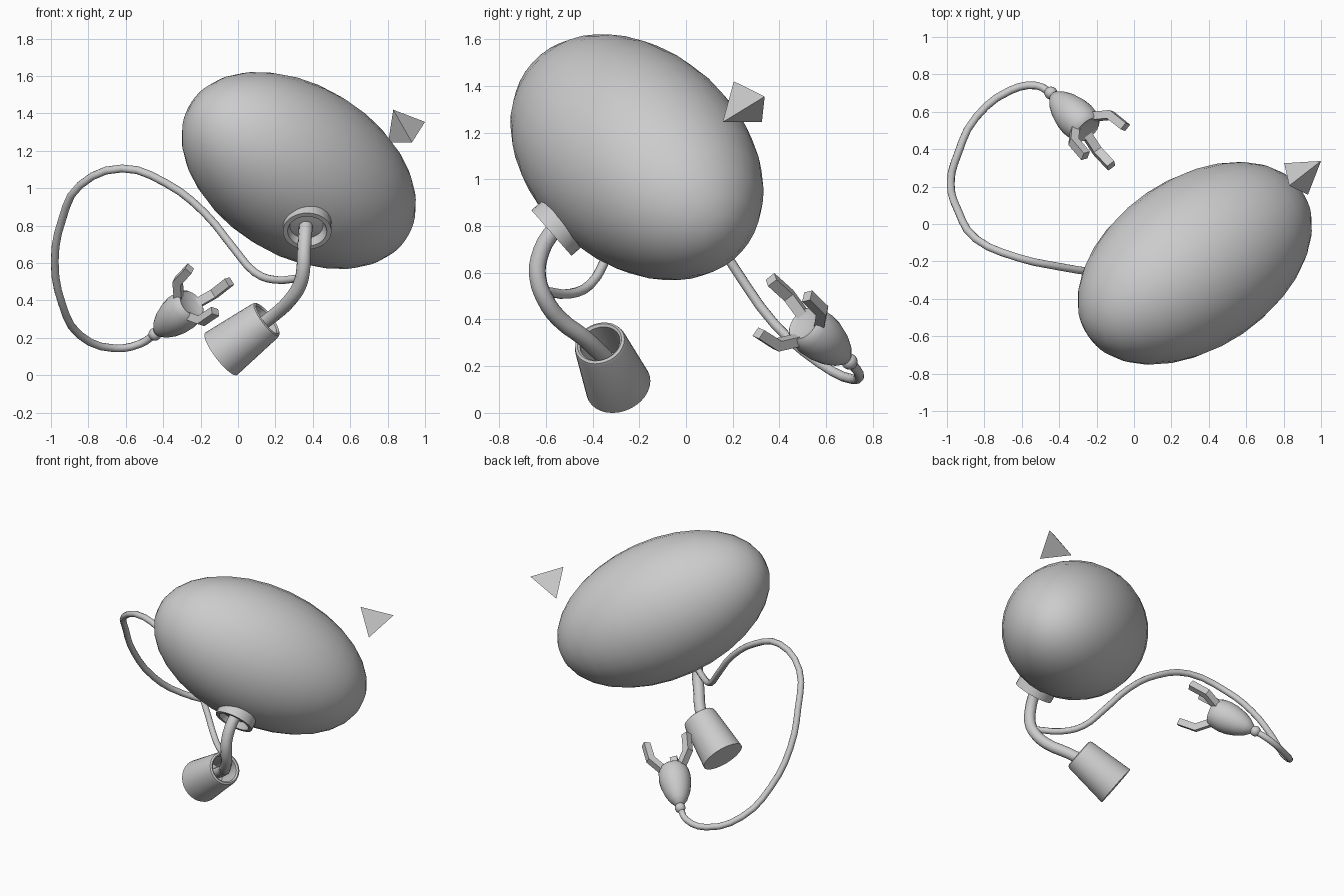
import bpy, bmesh
from math import cos, sin, tau, radians
from mathutils import Vector, Matrix

if "Cube" in bpy.data.objects:
    bpy.data.objects.remove(bpy.data.objects["Cube"])


def finish(name, bm, smooth=True):
    bmesh.ops.recalc_face_normals(bm, faces=bm.faces)
    me = bpy.data.meshes.new(name)
    bm.to_mesh(me)
    bm.free()
    ob = bpy.data.objects.new(name, me)
    bpy.context.collection.objects.link(ob)
    if smooth:
        bpy.ops.object.select_all(action='DESELECT')
        bpy.context.view_layer.objects.active = ob
        ob.select_set(True)
        bpy.ops.object.shade_smooth_by_angle(angle=radians(35))
    return ob


def frame(origin, axis):
    rot = Vector(axis).to_track_quat('Z', 'Y').to_matrix().to_4x4()
    return Matrix.Translation(origin) @ rot


def lathe(name, profile, origin, axis, sides=32):
    """Revolve (radius, height) points around an axis."""
    bm = bmesh.new()
    rings = []
    for r, h in profile:
        if r == 0:
            rings.append([bm.verts.new((0, 0, h))] * sides)
        else:
            rings.append([bm.verts.new((r * cos(tau * i / sides), r * sin(tau * i / sides), h))
                          for i in range(sides)])
    for a, b in zip(rings, rings[1:]):
        for i in range(sides):
            j = (i + 1) % sides
            bm.faces.new(dict.fromkeys((a[i], a[j], b[j], b[i])))
    bm.transform(frame(origin, axis))
    return finish(name, bm)


def tube(name, points, radius, steps=3):
    """Round tube through the points."""
    cu = bpy.data.curves.new(name, 'CURVE')
    cu.dimensions = '3D'
    cu.bevel_depth = radius
    cu.bevel_resolution = 3
    cu.resolution_u = steps
    cu.use_fill_caps = True
    sp = cu.splines.new('BEZIER')
    sp.bezier_points.add(len(points) - 1)
    for bp, p in zip(sp.bezier_points, points):
        bp.co = p
        bp.handle_left_type = bp.handle_right_type = 'AUTO'
    sp.use_smooth = True
    ob = bpy.data.objects.new(name, cu)
    bpy.context.collection.objects.link(ob)
    return ob


# Large tilted ellipsoid body
bm = bmesh.new()
bmesh.ops.create_uvsphere(bm, u_segments=32, v_segments=16, radius=1)
bm.transform(frame((0.325, -0.21, 1.095), (0.736, 0.502, -0.454))
             @ Matrix.Diagonal((0.456, 0.456, 0.742, 1)))
finish("body", bm)

# Socket collar where the leg leaves the body
lathe("leg_socket", [(0, -0.02), (0.13, 0), (0.13, 0.075), (0.105, 0.075), (0.085, 0.02), (0, 0.02)],
      (0.37, -0.52, 0.82), (0, -0.75, -0.66))

# Bent leg
tube("leg", [(0.365, -0.52, 0.82), (0.36, -0.58, 0.765), (0.353, -0.63, 0.66), (0.35, -0.635, 0.58),
             (0.333, -0.605, 0.49), (0.28, -0.545, 0.405), (0.19, -0.435, 0.32),
             (0.07, -0.345, 0.235)], 0.037)

# Hollow tapered foot
lathe("foot", [(0, 0), (0.142, 0), (0.114, 0.30), (0.109, 0.315), (0.098, 0.321), (0.088, 0.312),
               (0.088, 0.12), (0, 0.12)],
      (-0.09, -0.29, 0.115), (0.773, -0.252, 0.584))

# Long looping cable arm
tube("cable_arm", [(0.33, -0.6, 0.52), (0.2, -0.5, 0.51), (0.09, -0.41, 0.55), (-0.016, -0.34, 0.67),
                   (-0.18, -0.27, 0.87), (-0.39, -0.23, 1.03), (-0.62, -0.18, 1.106),
                   (-0.845, -0.08, 1.016), (-0.94, 0.07, 0.834), (-0.98, 0.215, 0.61),
                   (-0.94, 0.38, 0.38), (-0.845, 0.57, 0.214), (-0.66, 0.715, 0.144),
                   (-0.52, 0.74, 0.17), (-0.444, 0.70, 0.22)], 0.021)

# Wrist ball and palm
wrist = Vector((-0.444, 0.70, 0.22))
axis = Vector((0.61, -0.61, 0.507)).normalized()
bm = bmesh.new()
bmesh.ops.create_uvsphere(bm, u_segments=16, v_segments=8, radius=0.035)
bm.transform(Matrix.Translation(wrist))
finish("wrist", bm)
lathe("palm", [(0, 0.015), (0.03, 0.025), (0.06, 0.065), (0.083, 0.115), (0.1, 0.18), (0.105, 0.23),
               (0.1, 0.28), (0.09, 0.31), (0.078, 0.322), (0.065, 0.315), (0, 0.31)], wrist, axis, 24)

# Three bent square fingers around the palm
first = Vector((0.63, 0.75, 0.2))
first = (first - axis * first.dot(axis)).normalized()
for k in range(3):
    out = Matrix.Rotation(k * tau / 3, 3, axis) @ first
    side = axis.cross(out)
    bm = bmesh.new()
    rings = []
    # (radial, axial) centre line with the thickness direction at each bend
    for r, h, nr, nh in ((0.065, 0.29, -0.7, 0.7), (0.145, 0.375, -0.98, 0.4), (0.157, 0.495, -1, 0)):
        c = wrist + out * r + axis * h
        n = out * nr + axis * nh
        rings.append([bm.verts.new(c + n * 0.022 * a + side * 0.024 * b)
                      for a, b in ((1, 1), (1, -1), (-1, -1), (-1, 1))])
    for a, b in zip(rings, rings[1:]):
        for i in range(4):
            bm.faces.new((a[i], a[i - 1], b[i - 1], b[i]))
    bm.faces.new(rings[0])
    bm.faces.new(rings[-1])
    finish(f"finger_{k + 1}", bm, smooth=False)

# Small floating tetrahedron
bm = bmesh.new()
v = [bm.verts.new(p) for p in ((0.83, 0.205, 1.42), (1.0, 0.337, 1.355),
                               (0.93, 0.157, 1.245), (0.803, 0.325, 1.245))]
for i in range(4):
    bm.faces.new([v[j] for j in range(4) if j != i])
finish("tetrahedron", bm, smooth=False)
